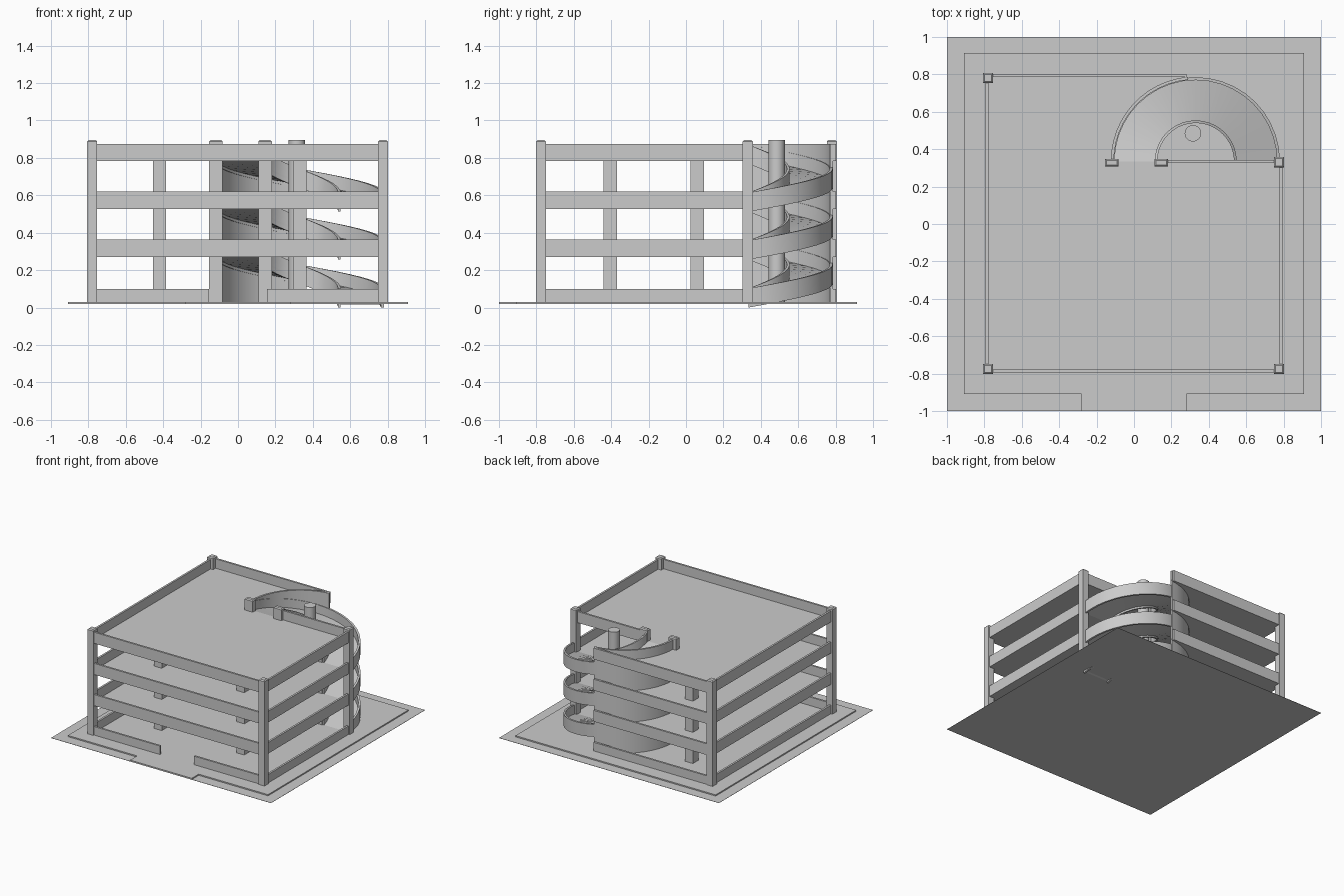
import bpy, bmesh
from math import pi, cos, sin

if "Cube" in bpy.data.objects:
    bpy.data.objects.remove(bpy.data.objects["Cube"])

concrete = bpy.data.materials.new("concrete_grey")
concrete.use_nodes = True
GREY = (0.6, 0.6, 0.6, 1)
concrete.diffuse_color = GREY
concrete.node_tree.nodes["Principled BSDF"].inputs["Base Color"].default_value = GREY

GROUND, PITCH, TOP = 0.03, 0.256, 0.875
FLOORS = [GROUND + PITCH * i for i in range(4)]
CX, CY, R_OUT, R_IN = 0.33, 0.335, 0.45, 0.205   # spiral ramp centre and radii
EDGE = 0.785                                     # wall line
STEPS = 20


def finish(name, bm, smooth=False):
    bmesh.ops.recalc_face_normals(bm, faces=bm.faces[:])
    mesh = bpy.data.meshes.new(name)
    bm.to_mesh(mesh)
    bm.free()
    mesh.materials.append(concrete)
    obj = bpy.data.objects.new(name, mesh)
    bpy.context.collection.objects.link(obj)
    if smooth:
        bpy.ops.object.select_all(action="DESELECT")
        obj.select_set(True)
        bpy.context.view_layer.objects.active = obj
        bpy.ops.object.shade_smooth_by_angle(angle=pi / 6)
    return obj


def box(name, x0, x1, y0, y1, z0, z1, bevel=0):
    bm = bmesh.new()
    bmesh.ops.create_cube(bm, size=1)
    for v in bm.verts:
        v.co = ((x0 + x1) / 2 + v.co.x * (x1 - x0),
                (y0 + y1) / 2 + v.co.y * (y1 - y0),
                (z0 + z1) / 2 + v.co.z * (z1 - z0))
    if bevel:
        rim = [e for e in bm.edges if all(v.co.z > z1 - 0.001 for v in e.verts)]
        bmesh.ops.bevel(bm, geom=rim, offset=bevel, segments=1, affect="EDGES")
    return finish(name, bm)


def slab(name, outline, z0, z1):
    bm = bmesh.new()
    face = bm.faces.new([bm.verts.new((x, y, z0)) for x, y in outline])
    new = bmesh.ops.extrude_face_region(bm, geom=[face])["geom"]
    for v in new:
        if isinstance(v, bmesh.types.BMVert):
            v.co.z = z1
    return finish(name, bm)


def arc_strip(name, r0, r1, a0, a1, low, high, rise=0, steps=STEPS):
    """Sweep a rectangular section round the ramp centre, climbing by rise."""
    bm = bmesh.new()
    rings = []
    for i in range(steps + 1):
        t = i / steps
        a = a0 + (a1 - a0) * t
        rings.append([bm.verts.new((CX + r * cos(a), CY + r * sin(a), z + rise * t))
                      for r, z in ((r0, low), (r1, low), (r1, high), (r0, high))])
    for p, q in zip(rings, rings[1:]):
        for k in range(4):
            n = (k + 1) % 4
            bm.faces.new((p[k], p[n], q[n], q[k]))
    bm.faces.new(rings[0])
    bm.faces.new(rings[-1])
    return finish(name, bm, True)


# Ground sheet and raised paving with its driveway
box("ground_plate", -1, 1, -1, 1, 0.018, 0.02)
slab("paving", [(-0.91, -0.91), (-0.28, -0.91), (-0.28, -1), (0.28, -1), (0.28, -0.91),
                (0.91, -0.91), (0.91, 0.915), (-0.91, 0.915)], 0.019, GROUND)

# Upper decks, cut back around the ramp
wall_end = 0.53 * pi
curve = [(CX + R_OUT * cos(a), CY + R_OUT * sin(a))
         for a in [pi + (wall_end - pi) * i / 12 for i in range(13)]]
deck = ([(-EDGE, -EDGE), (EDGE, -EDGE), (EDGE, CY), (CX - R_OUT, CY)]
        + curve[1:] + [(curve[-1][0], EDGE), (-EDGE, EDGE)])
for i, z in enumerate(FLOORS[1:], 1):
    slab(f"deck_{i}", deck, z - 0.015, z)

# Parapet rails on every level
T = 0.008
for i, z in enumerate(FLOORS):
    lo, hi = (z - 0.015 if i else z - 0.005), z + 0.077
    if i == 0:
        hi = 0.1
        for side, x0, x1 in (("right", -EDGE, -0.155), ("left", 0.155, EDGE)):
            box(f"front_rail_{i}_{side}", x0, x1, -EDGE - T, -EDGE + T, lo, hi)
    else:
        box(f"front_rail_{i}", -EDGE, EDGE, -EDGE - T, -EDGE + T, lo, hi)
    box(f"right_rail_{i}", -EDGE - T, -EDGE + T, -EDGE, EDGE, lo, hi)
    box(f"left_rail_{i}", EDGE - T, EDGE + T, -EDGE, CY, lo, hi)
    box(f"back_rail_{i}", -EDGE, 0.28, EDGE, EDGE + 2 * T, lo, hi)
    # Guard beside the stairwell opening; closed fully on the roof
    box(f"well_rail_{i}", 0.15, EDGE if i == 3 else CX + R_IN, CY - T, CY + T, lo, hi)

# Corner posts and ramp posts
for name, x, y in (("front_right", -0.78, -0.775), ("front_left", 0.775, -0.775),
                   ("back_right", -0.78, 0.78), ("back_left", 0.775, 0.33)):
    box(f"{name}_post", x - 0.027, x + 0.027, y - 0.027, y + 0.027, 0.02, 0.895, 0.008)
for name, x in (("outer", -0.118), ("inner", 0.145)):
    box(f"ramp_{name}_post", x - 0.036, x + 0.036, 0.307, 0.347, 0.02, 0.895, 0.008)

# Interior pillars
for i, (x, y) in enumerate([(-0.42, -0.405), (-0.42, 0.06), (-0.42, 0.525),
                            (0.33, -0.405), (0.33, 0.06)]):
    box(f"pillar_{i}", x - 0.035, x + 0.035, y - 0.035, y + 0.035, 0.02, FLOORS[3] - 0.01)

# Round column in the ramp well
bm = bmesh.new()
bmesh.ops.create_cone(bm, cap_ends=True, segments=24, radius1=0.044, radius2=0.044, depth=0.875)
bmesh.ops.translate(bm, verts=bm.verts[:], vec=(0.315, 0.485, 0.4575))
finish("round_column", bm, True)

# Spiral ramps with inner and outer parapets
for i, z in enumerate(FLOORS[:3]):
    arc_strip(f"ramp_{i}", R_IN, R_OUT - 0.005, 0, pi, z - 0.015, z, PITCH)
    arc_strip(f"ramp_outer_wall_{i}", R_OUT - 0.016, R_OUT, 0, pi, z - 0.03, z + 0.072, PITCH)
    arc_strip(f"ramp_inner_wall_{i}", R_IN, R_IN + 0.014, 0, pi, z - 0.03, z + 0.072, PITCH)

# Full-height curved screen behind the ramp
arc_strip("curved_screen", R_OUT - 0.012, R_OUT + 0.004, wall_end, pi, 0.02, TOP, steps=12)
